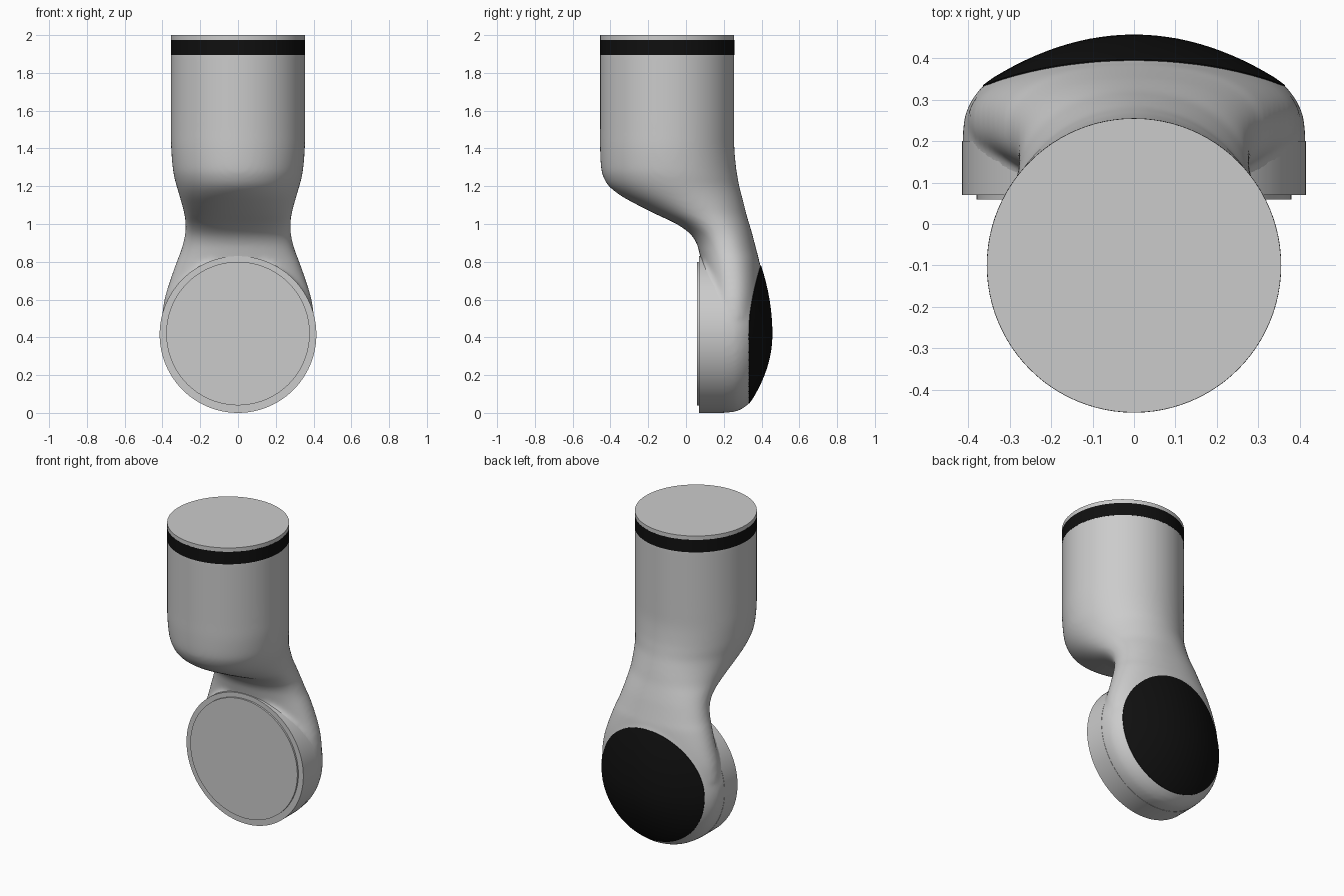
import bpy, bmesh, math
from mathutils import Matrix, Vector
from mathutils.bvhtree import BVHTree

if "Cube" in bpy.data.objects:
    bpy.data.objects.remove(bpy.data.objects["Cube"])

N = 96
HUB_Z = 0.415          # centre height of the lower round hub
CAP_R = 0.365


def finish(name, bm, mat=None, angle=35):
    me = bpy.data.meshes.new(name)
    bm.to_mesh(me)
    bm.free()
    ob = bpy.data.objects.new(name, me)
    bpy.context.collection.objects.link(ob)
    if mat:
        me.materials.append(mat)
    bpy.ops.object.select_all(action='DESELECT')
    ob.select_set(True)
    bpy.context.view_layer.objects.active = ob
    bpy.ops.object.shade_smooth_by_angle(angle=math.radians(angle))
    return ob


def skin(bm, rings, close_start=True, close_end=True):
    loops = [[bm.verts.new(p) for p in r] for r in rings]
    n = len(loops[0])
    for a, b in zip(loops, loops[1:]):
        for i in range(n):
            j = (i + 1) % n
            bm.faces.new((a[i], a[j], b[j], b[i]))
    if close_start:
        bm.faces.new(loops[0][::-1])
    if close_end:
        bm.faces.new(loops[-1])


def disc(name, radius, depth, centre, along_y=False, mat=None):
    bm = bmesh.new()
    m = Matrix.Translation(centre)
    if along_y:
        m = m @ Matrix.Rotation(math.pi / 2, 4, 'X')
    bmesh.ops.create_cone(bm, cap_ends=True, segments=N, radius1=radius,
                          radius2=radius, depth=depth, matrix=m)
    return finish(name, bm, mat)


def hub_ring(r, y=None):
    pts = []
    for i in range(N):
        a = 2 * math.pi * i / N
        lift = max(math.sin(a), 0) ** 2
        yy = 0.455 - 0.12 * (r / CAP_R) ** 2 * (1 - 0.5 * lift) if y is None else y
        pts.append((r * math.cos(a), yy, HUB_Z + r * math.sin(a)))
    return pts


def section(z, w, f, b, n):
    pts = []
    for i in range(N):
        c, s = math.cos(2 * math.pi * i / N), math.sin(2 * math.pi * i / N)
        pts.append((w * math.copysign(abs(c) ** (2 / n), c),
                    (f + b) / 2 + (b - f) / 2 * math.copysign(abs(s) ** (2 / n), s), z))
    return pts


def spline(rows, steps=4):
    rows = [Vector(r) for r in rows]
    out = []
    for i in range(len(rows) - 1):
        p0, p1 = rows[max(i - 1, 0)], rows[i]
        p2, p3 = rows[i + 1], rows[min(i + 2, len(rows) - 1)]
        for k in range(steps):
            t = k / steps
            out.append(p1 + 0.5 * t * (p2 - p0 + t * (2 * p0 - 5 * p1 + 4 * p2 - p3
                       + t * (3 * p1 - p0 - 3 * p2 + p3))))
    return out + [rows[-1]]


black = bpy.data.materials.new("black")
black.diffuse_color = (0.005, 0.005, 0.005, 1)
black.use_nodes = True
black.node_tree.nodes["Principled BSDF"].inputs["Base Color"].default_value = black.diffuse_color

# Neck and barrel sections: height, half width, front, back, roundness
rows = [(1.93, .355, -.455, .255, 2), (1.6, .355, -.455, .255, 2),
        (1.5, .355, -.455, .255, 2), (1.4, .354, -.455, .256, 2),
        (1.3, .346, -.450, .265, 2), (1.25, .338, -.438, .273, 2),
        (1.2, .325, -.408, .282, 2), (1.15, .310, -.345, .295, 2.05),
        (1.1, .296, -.255, .308, 2.1), (1.05, .284, -.155, .320, 2.15),
        (1.0, .278, -.050, .335, 2.2), (.95, .280, .020, .350, 2.2),
        (.9, .290, .055, .363, 2.2), (.85, .305, .070, .376, 2.2),
        (.8, .325, .080, .388, 2.2), (.7, .360, .090, .400, 2.2),
        (.6, .390, .090, .405, 2.2), (.5, .404, .090, .405, 2.2)]
bm = bmesh.new()
skin(bm, [section(*r) for r in spline(rows)])
# Domed hub
hub = [hub_ring(CAP_R * (k + .2) / 10.2) for k in range(11)]
hub += [hub_ring(r, y) for r, y in ((.392, .30), (.408, .265), (.414, .22),
                                    (.413, .085), (.05, .085))]
skin(bm, hub)
bmesh.ops.triangulate(bm, faces=[f for f in bm.faces if len(f.verts) > 4])
parts = [bm.faces[:]]
bmesh.ops.recalc_face_normals(bm, faces=bm.faces[:])
body = finish("arm_body", bm)

# Fuse the neck and hub into one flowing surface
rm = body.modifiers.new("fuse", 'REMESH')
rm.mode = 'VOXEL'
rm.voxel_size = 0.012
rm.use_smooth_shade = True
sm = body.modifiers.new("soften", 'SMOOTH')
sm.factor = 0.5
sm.iterations = 12

# Black cap projected on the back of the hub
deps = bpy.context.evaluated_depsgraph_get()
tree = BVHTree.FromObject(body, deps)


def project(ring):
    out = []
    for x, y, z in ring:
        hit = tree.ray_cast(Vector((x, 2, z)), Vector((0, -1, 0)))[0]
        out.append((x, (hit.y if hit else y) + 0.003, z))
    return out


bm = bmesh.new()
rings = [project(hub_ring(CAP_R * (k + .2) / 14.2)) for k in range(15)]
rings.append([(x, y - 0.02, z) for x, y, z in rings[-1]])
skin(bm, rings, close_end=False)
bmesh.ops.recalc_face_normals(bm, faces=bm.faces[:])
finish("back_cap", bm, black, 50)

# Crisp hub rim and front mounting plate
disc("hub_rim", 0.415, 0.13, (0, 0.135, HUB_Z), True)
disc("front_plate", 0.38, 0.03, (0, 0.074, 0.42), True)

# Top band and lid
disc("top_band", 0.3555, 0.08, (0, -0.1, 1.935), mat=black)
disc("top_lid", 0.355, 0.03, (0, -0.1, 1.985))
